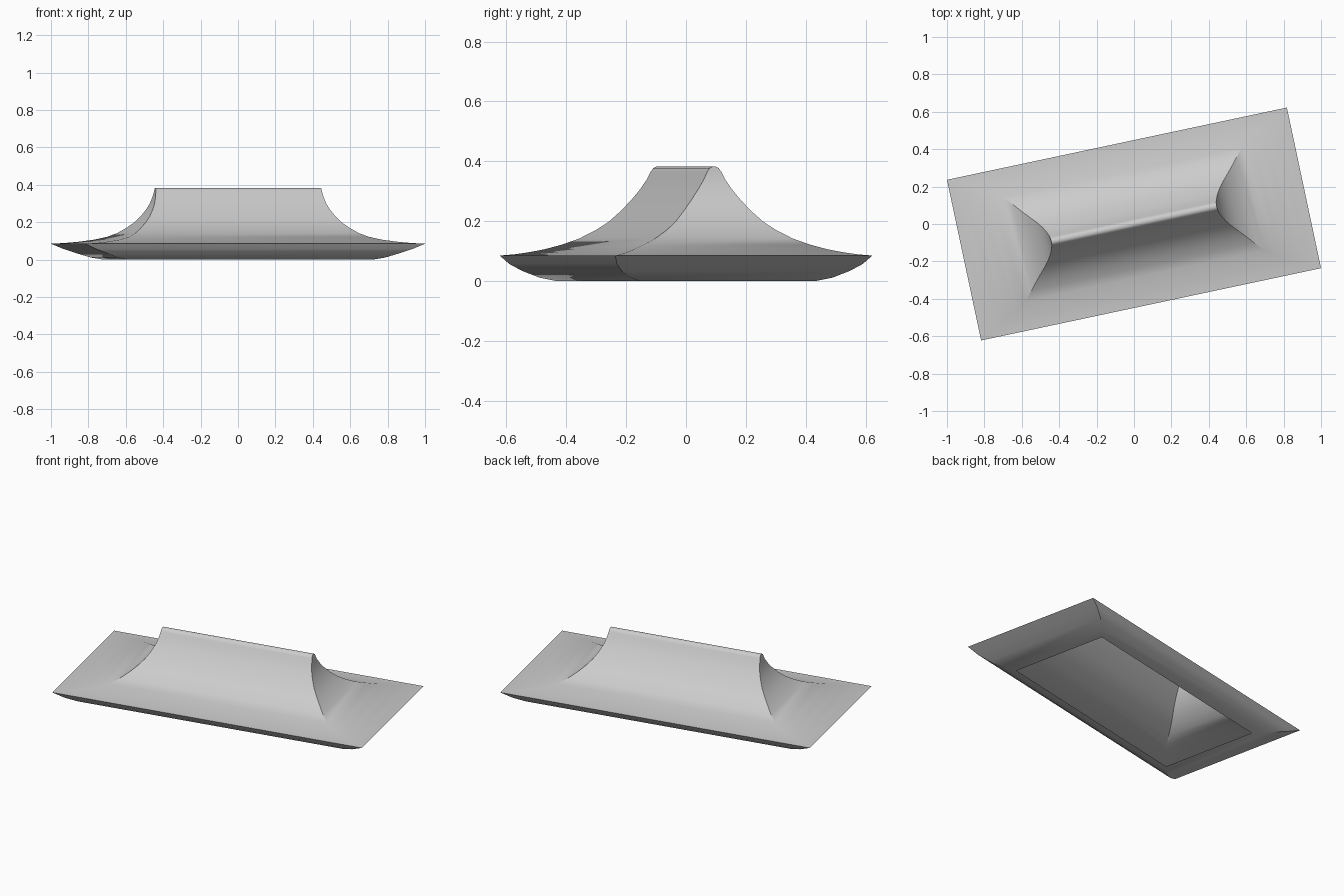
import bpy
import bmesh
import math
from mathutils import Matrix

cube = bpy.data.objects.get("Cube")
if cube:
    bpy.data.objects.remove(cube, do_unlink=True)

# Half length, half width and height of each rectangular course
UNDERSIDE = [(.672, .300, 0), (.73, .345, .011), (.80, .390, .034), (.865, .42, .057)]
FLARED_ROOF = [(.929, .439, .085), (.86, .405, .089), (.79, .37, .096),
               (.72, .33, .106), (.655, .283, .122), (.61, .235, .142),
               (.57, .187, .17), (.537, .15, .198), (.507, .117, .232),
               (.483, .085, .27), (.468, .06, .303), (.458, .036, .34),
               (.454, .024, .365), (.453, .016, .377), (.452, .006, .382)]


def make_material(name, value):
    mat = bpy.data.materials.new(name)
    mat.use_nodes = True
    color = (value, value, value, 1)
    mat.diffuse_color = color
    mat.node_tree.nodes["Principled BSDF"].inputs["Base Color"].default_value = color
    return mat


def loft_courses(name, courses, mat):
    """Skin stacked rectangles, leaving the bottom open and closing the ridge."""
    bm = bmesh.new()
    rings = [[bm.verts.new((sx * a, sy * b, z))
              for sx, sy in ((-1, -1), (1, -1), (1, 1), (-1, 1))]
             for a, b, z in courses]
    for low, high in zip(rings, rings[1:]):
        for i in range(4):
            j = (i + 1) % 4
            bm.faces.new((low[i], low[j], high[j], high[i]))
    bm.faces.new(rings[-1])
    # The whole roof is turned slightly in plan
    bm.transform(Matrix.Rotation(math.radians(12), 4, "Z"))
    mesh = bpy.data.meshes.new(name)
    bm.to_mesh(mesh)
    bm.free()
    mesh.materials.append(mat)
    obj = bpy.data.objects.new(name, mesh)
    bpy.context.collection.objects.link(obj)
    return obj


# Hollow hipped roof with sweeping eaves
roof = loft_courses("flared_hip_roof", UNDERSIDE + FLARED_ROOF,
                    make_material("light grey", .6))
bpy.ops.object.select_all(action="DESELECT")
roof.select_set(True)
bpy.context.view_layer.objects.active = roof
bpy.ops.object.shade_smooth_by_angle(angle=math.radians(32))
